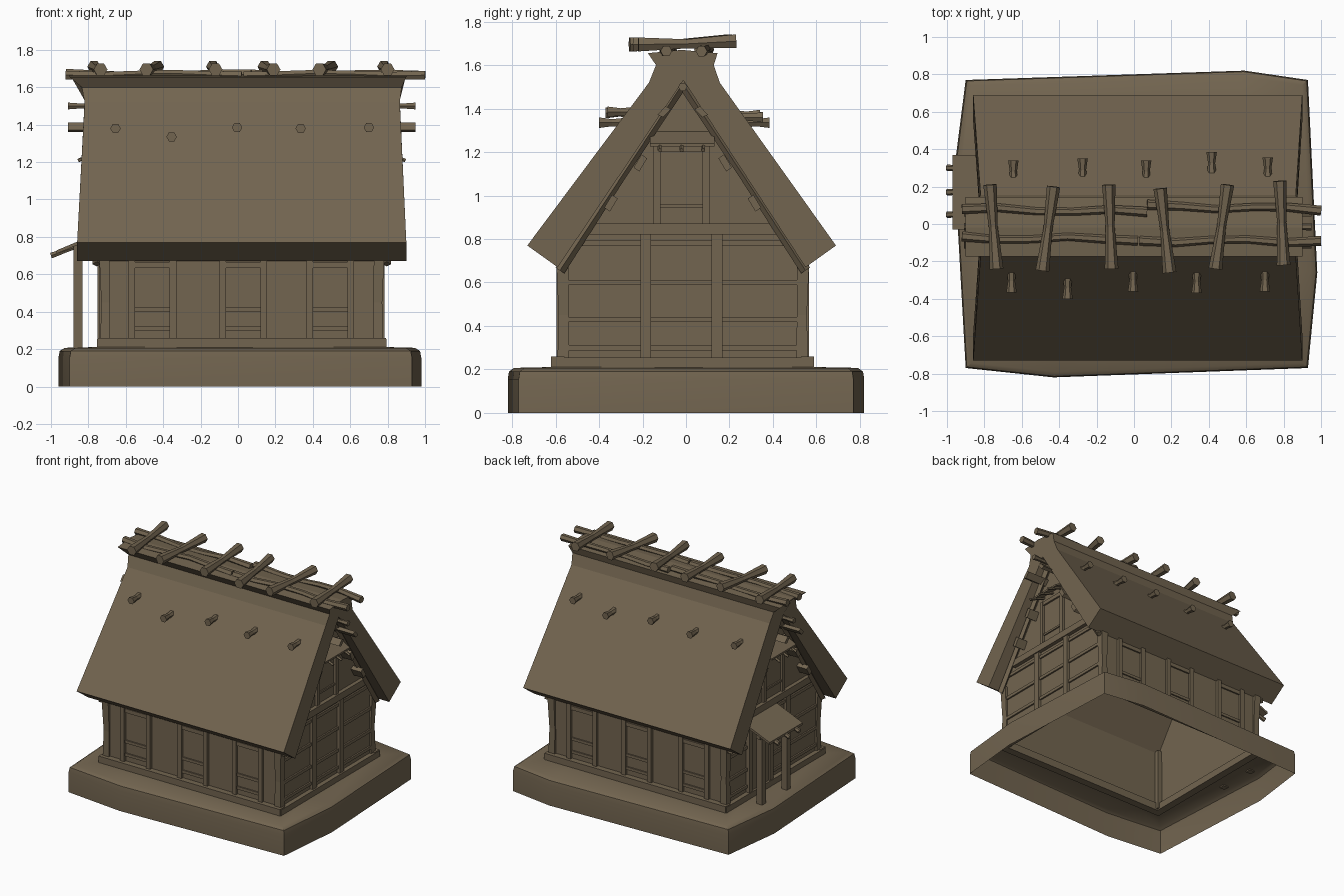
import bpy, bmesh, math
from mathutils import Vector

if "Cube" in bpy.data.objects:
    bpy.data.objects.remove(bpy.data.objects["Cube"])

mat = bpy.data.materials.new("weathered_brown")
mat.diffuse_color = (0.17, 0.13, 0.08, 1)
mat.use_nodes = True
mat.node_tree.nodes["Principled BSDF"].inputs["Base Color"].default_value = mat.diffuse_color
CX, CY = 0.02, -0.015      # house centre
HX, HY = 0.74, 0.56        # house half sizes


def finish(name, bm, smooth=None, fix=True):
    if fix:
        bmesh.ops.recalc_face_normals(bm, faces=bm.faces)
    me = bpy.data.meshes.new(name)
    bm.to_mesh(me)
    bm.free()
    me.materials.append(mat)
    ob = bpy.data.objects.new(name, me)
    bpy.context.collection.objects.link(ob)
    if smooth:
        bpy.context.view_layer.objects.active = ob
        ob.select_set(True)
        bpy.ops.object.shade_smooth_by_angle(angle=math.radians(smooth))
        ob.select_set(False)
    return ob


def loft(name, rings, caps=True, smooth=None):
    """Skin closed rings of points one after another."""
    bm = bmesh.new()
    vs = [[bm.verts.new(p) for p in r] for r in rings]
    n = len(vs[0])
    for a, b in zip(vs, vs[1:]):
        for i in range(n):
            j = (i + 1) % n
            bm.faces.new((a[i], a[j], b[j], b[i]))
    if caps:
        bm.faces.new(vs[0][::-1])
        bm.faces.new(vs[-1])
    return finish(name, bm, smooth)


def box(name, x0, x1, y0, y1, z0, z1):
    return loft(name, [[(x0, y0, z), (x1, y0, z), (x1, y1, z), (x0, y1, z)] for z in (z0, z1)])


def tube(name, pts, radii, n=6):
    """Rough log through points with a radius at each."""
    pts = [Vector(p) for p in pts]
    rings = []
    for i, p in enumerate(pts):
        d = (pts[min(i + 1, len(pts) - 1)] - pts[max(i - 1, 0)]).normalized()
        u = d.cross(Vector((0, 0, 1)) if abs(d.z) < 0.9 else Vector((0, 1, 0))).normalized()
        v = u.cross(d)
        rings.append([p + radii[i] * (u * math.cos(t * math.tau / n) + v * math.sin(t * math.tau / n))
                      for t in range(n)])
    return loft(name, rings)


def slab(name, a, b, y0, y1, t):
    """Sloped plate between two (x, z) points."""
    return loft(name, [[(a[0], y, a[1]), (b[0], y, b[1]), (b[0], y, b[1] + t), (a[0], y, a[1] + t)]
                       for y in (y0, y1)])


# earth base: irregular open shell with rounded rim
out = [(-0.90, -0.77), (-0.43, -0.82), (0.93, -0.77), (0.98, -0.26),
       (0.93, 0.77), (0.59, 0.82), (-0.90, 0.77), (-0.96, 0.30)]
hole = [(CX - HX, CY - HY), (-0.43, CY - HY), (CX + HX, CY - HY), (CX + HX, -0.26),
        (CX + HX, CY + HY), (0.59, CY + HY), (CX - HX, CY + HY), (CX - HX, 0.30)]
levels = [(1, 0), (1, 0.155), (0.993, 0.19), (0.965, 0.207)]
rings = [[(x * s, y * s, z) for x, y in out] for s, z in levels]
rings.append([(x, y, 0.212) for x, y in hole])
base = loft("earth_base", rings, caps=False, smooth=40)
base.data.update()
if max(base.data.polygons, key=lambda p: abs(p.normal.z)).normal.z < 0:
    base.data.flip_normals()

# house walls: open shell with pointed gables
bm = bmesh.new()
ends = []
for s in (-1, 1):
    x = CX + s * HX
    ends.append([bm.verts.new((x, y, z)) for y, z in
                 ((CY - HY, 0.21), (CY + HY, 0.21), (CY + HY, 0.70), (CY, 1.56), (CY - HY, 0.70))])
for e in ends:
    bm.faces.new(e)
for i, j in ((1, 2), (4, 0)):
    bm.faces.new((ends[0][i], ends[0][j], ends[1][j], ends[1][i]))
finish("walls", bm)

# thatched roof with flared ridge cap: (y, z, x left, x right)
prof = [(-0.73, 0.77, -0.86, 0.90), (-0.17, 1.52, -0.82, 0.865), (-0.138, 1.60, -0.835, 0.875),
        (-0.175, 1.655, -0.90, 0.90), (-0.02, 1.67, -0.90, 0.90), (0.145, 1.655, -0.90, 0.90),
        (0.128, 1.60, -0.835, 0.875), (0.155, 1.52, -0.82, 0.865), (0.69, 0.77, -0.86, 0.90),
        (0.55, 0.67, -0.86, 0.90), (-0.012, 1.53, -0.82, 0.865), (-0.59, 0.67, -0.86, 0.90)]
loft("thatch_roof", [[(p[k], p[0], p[1]) for p in prof] for k in (2, 3)])

# ridge logs, lying along the roof
for i, (x0, x1, y0, y1) in enumerate([(-0.92, 0.07, 0.08, 0.065), (0.07, 1.0, 0.095, 0.08),
                                      (-0.92, 0.02, -0.075, -0.08), (0.03, 1.0, -0.09, -0.09)]):
    pts = [(x0 + (x1 - x0) * t / 5, y0 + (y1 - y0) * t / 5 + 0.010 * math.sin(t * 1.9 + i),
            1.668 + 0.007 * math.cos(t * 1.5 + i)) for t in range(6)]
    tube("ridge_log", pts, [0.027, 0.023, 0.021, 0.021, 0.023, 0.027])

# cross logs over the ridge
for xb, yb, xf, yf in [(-0.77, 0.21, -0.735, -0.24), (-0.43, 0.20, -0.49, -0.25), (-0.135, 0.21, -0.12, -0.24),
                       (0.14, 0.19, 0.19, -0.26), (0.50, 0.21, 0.435, -0.24), (0.78, 0.23, 0.80, -0.22)]:
    mid = ((xb + xf) / 2, (yb + yf) / 2, 1.698)
    tube("cross_log", [(xb, yb, 1.71), mid, (xf, yf, 1.695)], [0.036, 0.024, 0.037])

# pegs sticking out of both slopes
for x, y, z in [(-0.655, -0.365, 1.38), (-0.355, -0.40, 1.335), (-0.005, -0.36, 1.385), (0.335, -0.37, 1.38),
                (0.70, -0.36, 1.385), (-0.645, 0.34, 1.37), (-0.275, 0.35, 1.36), (0.065, 0.34, 1.37),
                (0.415, 0.385, 1.335), (0.715, 0.355, 1.36)]:
    s = math.copysign(1, y)
    tube("roof_peg", [(x, y, z), (x, y - s * 0.06, z), (x, y - s * 0.14, z)], [0.028, 0.019, 0.028])

# timber sill around the foot
for s in (-1, 1):
    y, x = CY + s * (HY + 0.015), CX + s * (HX + 0.005)
    box("sill_long", CX - 0.77, CX + 0.77, y - 0.03, y + 0.03, 0.20, 0.26)
    box("sill_end", x - 0.03, x + 0.03, CY - 0.60, CY + 0.60, 0.20, 0.255)
    # corner posts
    for t in (-1, 1):
        px, py = CX + s * (HX - 0.012), CY + t * (HY - 0.012)
        loft("corner_post", [[(px + a * r + s * d, py + b * r + t * d, z)
                              for a, b in ((-1, -1), (1, -1), (1, 1), (-1, 1))]
                             for z, r, d in ((0.21, 0.027, 0.002), (0.45, 0.023, 0), (0.70, 0.028, 0.006))])

# long sides: framed sliding panels
for s in (-1, 1):
    w = CY + s * HY

    def plate(name, x0, x1, z0, z1, d):
        box(name, x0, x1, min(w, w + s * d), max(w, w + s * d), z0, z1)
    for x0 in (-0.585, -0.10, 0.365):
        x1 = x0 + 0.255
        plate("panel_jamb", x0, x0 + 0.035, 0.25, 0.72, 0.020)
        plate("panel_jamb", x1 - 0.035, x1, 0.25, 0.72, 0.020)
        plate("panel_head", x0 + 0.035, x1 - 0.035, 0.635, 0.665, 0.012)
        for z in (0.30, 0.40):
            plate("panel_rail", x0 + 0.035, x1 - 0.035, z, z + 0.022, 0.010)
    plate("wall_plate", CX - HX, CX + HX, 0.68, 0.72, 0.015)

# gable ends
for s in (-1, 1):
    w = CX + s * HX

    def gbox(name, y0, y1, z0, z1, d):
        box(name, min(w, w + s * d), max(w, w + s * d), y0, y1, z0, z1)
    gbox("tie_beam", -0.45, 0.43, 0.82, 0.872, 0.030)
    for y in (-0.185, 0.143):
        gbox("gable_post", y - 0.025, y + 0.025, 0.25, 0.82, 0.022)
    for z in (0.30, 0.43, 0.60, 0.78):
        gbox("gable_rail", CY - HY + 0.03, CY + HY - 0.03, z - 0.012, z + 0.012, 0.012)
    # attic window with frame and little awning
    for y in (-0.133, 0.092):
        gbox("attic_jamb", y - 0.016, y + 0.016, 0.872, 1.23, 0.018)
    gbox("attic_head", -0.12, 0.08, 1.20, 1.23, 0.014)
    gbox("attic_rail", -0.117, 0.076, 0.945, 0.96, 0.010)
    slab("attic_awning", (w, 1.28), (w + s * 0.10, 1.225), -0.165, 0.13, 0.014)
    for y in (-0.12, -0.02, 0.08):
        tube("awning_stick", [(w, y, 1.265), (w + s * 0.135, y, 1.208)], [0.010, 0.010], 5)
    # bargeboard rafters
    for t in (-1, 1):
        x = w + s * 0.035
        tube("rafter", [(x, CY + t * 0.565, 0.655), (x, CY + t * 0.28, 1.09), (x, CY, 1.515)],
             [0.024, 0.019, 0.024], 4)
        # purlin blocks
        for y, z, e in ((0.085, 1.385, 0.19), (0.195, 1.15, 0.085), (0.33, 0.965, 0.085)):
            dy, dz = 0.018, 0.03
            ring = [(CY + t * (y + a * 0.013 + b * dy), z + a * 0.009 - b * dz)
                    for a, b in ((-1, -1), (1, -1), (1, 1), (-1, 1))]
            k = 0.65 if e > 0.1 else 1
            loft("purlin_end", [[(x, q[0], z + (q[1] - z) * k) for q in ring] for x in (w, w + s * e)])
    tube("ridge_purlin", [(w, CY, 1.50), (w + s * 0.12, CY, 1.50), (w + s * 0.19, CY, 1.50)],
         [0.018, 0.015, 0.021])

# porch on the left side
wl = CX - HX
slab("porch_roof", (-0.97, 0.71), (wl, 0.815), -0.03, 0.37, 0.018)
for y in (0.01, 0.31):
    box("porch_post", -0.88, -0.832, y - 0.022, y + 0.022, 0.20, 0.755)
box("porch_beam", -0.875, -0.84, -0.02, 0.35, 0.715, 0.75)
for y in (0.05, 0.17, 0.30):
    tube("porch_rafter", [(-1.0, y, 0.70), (-0.92, y, 0.728), (wl, y, 0.80)], [0.018, 0.013, 0.014])
box("porch_door", wl - 0.018, wl, 0.04, 0.27, 0.25, 0.70)
for y in (0.03, 0.28):
    box("door_jamb", wl - 0.03, wl, y - 0.02, y + 0.02, 0.25, 0.74)
